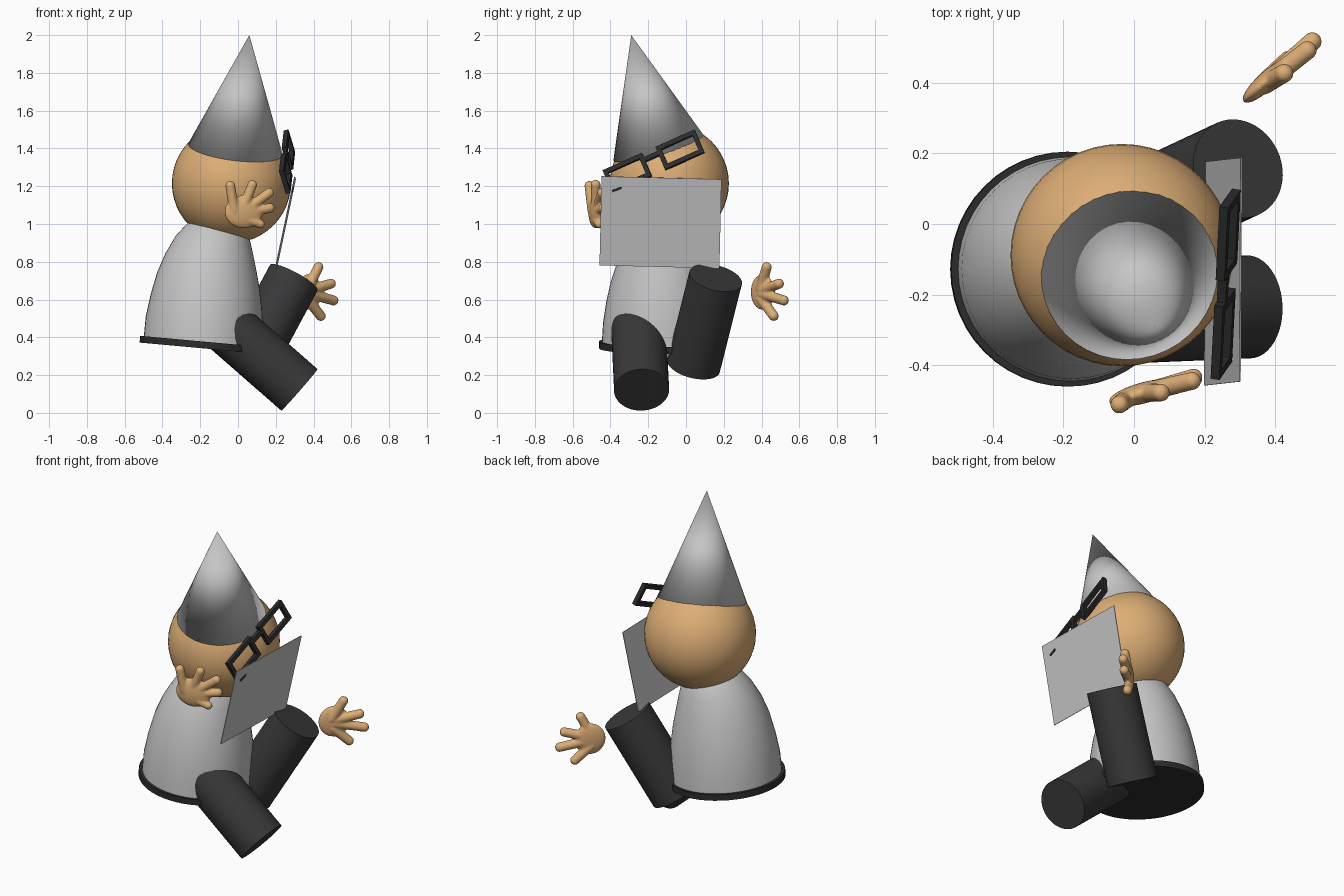
import bpy, bmesh, math
from mathutils import Vector, Matrix

if "Cube" in bpy.data.objects:
    bpy.data.objects.remove(bpy.data.objects["Cube"])


def mat(name, rgb):
    m = bpy.data.materials.new(name)
    m.diffuse_color = (*rgb, 1)
    m.use_nodes = True
    m.node_tree.nodes["Principled BSDF"].inputs["Base Color"].default_value = m.diffuse_color
    return m


SKIN = mat("tan skin", (0.72, 0.42, 0.18))
GREY = mat("light grey cloth", (0.56, 0.56, 0.56))
PAPER = mat("paper grey", (0.56, 0.56, 0.56))
BLACK = mat("soft black", (0.04, 0.04, 0.04))
DARK = mat("frame black", (0.025, 0.025, 0.025))


def finish(name, bm, material, angle=None):
    """Turn a bmesh into an object; angle=180 is fully smooth, None is flat."""
    bmesh.ops.recalc_face_normals(bm, faces=bm.faces)
    me = bpy.data.meshes.new(name)
    bm.to_mesh(me)
    bm.free()
    ob = bpy.data.objects.new(name, me)
    bpy.context.collection.objects.link(ob)
    me.materials.append(material)
    if angle:
        bpy.ops.object.select_all(action='DESELECT')
        ob.select_set(True)
        bpy.context.view_layer.objects.active = ob
        if angle >= 180:
            bpy.ops.object.shade_smooth()
        else:
            bpy.ops.object.shade_smooth_by_angle(angle=math.radians(angle))
    return ob


def along(a, b):
    """Matrix at the middle of a-b with z along it."""
    a, b = Vector(a), Vector(b)
    q = (b - a).to_track_quat('Z', 'Y')
    return Matrix.Translation((a + b) / 2) @ q.to_matrix().to_4x4()


def rod(name, a, b, r1, r2, material, angle=40, seg=48):
    bm = bmesh.new()
    bmesh.ops.create_cone(bm, cap_ends=True, segments=seg, radius1=r1, radius2=r2,
                          depth=(Vector(b) - Vector(a)).length, matrix=along(a, b))
    return finish(name, bm, material, angle)


def basis(x, y, z, o):
    return Matrix.Translation(o) @ Matrix((x, y, z)).transposed().to_4x4()


# Head
bm = bmesh.new()
bmesh.ops.create_uvsphere(bm, u_segments=48, v_segments=24, radius=0.315,
                          matrix=Matrix.Translation((-0.035, -0.088, 1.215)))
finish("head", bm, SKIN, 180)

# Pointed hat sitting on the head
rod("hat", (-0.013, -0.14, 1.395), (0.06, -0.29, 2.0), 0.252, 0, GREY, 180, 40)

# Bell-shaped body, bending forward: x, y, z, radius, tilt
rings = [(-0.183, -0.128, 0.365, 0.318, 5), (-0.178, -0.127, 0.48, 0.312, 5.5),
         (-0.168, -0.125, 0.59, 0.297, 7), (-0.157, -0.122, 0.70, 0.275, 9),
         (-0.143, -0.118, 0.80, 0.245, 11), (-0.125, -0.11, 0.89, 0.21, 13),
         (-0.10, -0.10, 0.97, 0.166, 15), (-0.085, -0.098, 1.02, 0.12, 15)]
bm = bmesh.new()
prev = None
for x, y, z, r, tilt in rings:
    m = Matrix.Translation((x, y, z)) @ Matrix.Rotation(math.radians(tilt), 4, 'Y')
    ring = bmesh.ops.create_circle(bm, segments=48, radius=r, matrix=m)["verts"]
    if prev:
        for i in range(48):
            j = (i + 1) % 48
            bm.faces.new((prev[i], prev[j], ring[j], ring[i]))
    else:
        bm.faces.new(ring)
    prev = ring
bm.faces.new(prev)
finish("body", bm, GREY, 50)

# Dark base rim
c = Vector((-0.188, -0.128, 0.36))
n = Vector((math.sin(math.radians(5.2)), 0, math.cos(math.radians(5.2)))) * 0.018
rod("base_rim", c - n, c + n, 0.333, 0.333, DARK)

# Legs
rod("right_leg", (-0.08, -0.252, 0.476), (0.325, -0.235, 0.122), 0.146, 0.146, BLACK)
rod("left_leg", (0.045, 0.04, 0.25), (0.295, 0.157, 0.715), 0.143, 0.143, BLACK)

# Glasses: two rectangular rims and a bridge in a tilted plane
u = Vector((0.025, 0.485, 0.215)).normalized()
n = u.cross(Vector((-0.035, -0.045, 0.12))).normalized()
v = n.cross(u)
frame = basis(u, v, n, (0.26, -0.171, 1.33))
W, H, T, D = 0.228, 0.135, 0.024, 0.026


def box(bm, m, centre, size):
    bmesh.ops.create_cube(bm, size=1, matrix=m @ Matrix.Translation(centre)
                          @ Matrix.Diagonal((*size, 1)))


bm = bmesh.new()
for side in (-1, 1):
    cx = side * 0.153
    for s in (-1, 1):
        box(bm, frame, (cx + s * (W - T) / 2, 0, 0), (T, H, D))
        box(bm, frame, (cx, s * (H - T) / 2, 0), (W - 2 * T, T, D))
box(bm, frame, (0, 0.03, 0), (0.08, T, D))
finish("glasses", bm, DARK)

# Sheet of paper with a small pen mark on its outer side
pu = Vector((0.004, 0.635, -0.016)).normalized()
pn = pu.cross(Vector((0.1, 0, 0.472))).normalized()
pv = pn.cross(pu)
sheet = basis(pu, pv, pn, (0.2525, -0.135, 1.009))
bm = bmesh.new()
box(bm, sheet, (0, 0, 0), (0.635, 0.482, 0.004))
finish("paper", bm, PAPER)
bm = bmesh.new()
box(bm, sheet @ Matrix.Translation((-0.235, 0.172, 0.004)) @ Matrix.Rotation(0.38, 4, 'Z'),
    (0, 0, 0), (0.052, 0.011, 0.006))
finish("pen_mark", bm, DARK)


# Hands: flat palm and four digits fused by a voxel remesh
def hand(name, palm, fwd, size, digits):
    up = Vector((0, 0, 1))
    fwd = Vector(fwd).normalized()
    nor = fwd.cross(up)
    bm = bmesh.new()
    bmesh.ops.create_uvsphere(bm, u_segments=32, v_segments=16, radius=1,
                              matrix=basis(fwd, nor, up, palm) @ Matrix.Diagonal((*size, 1)))
    for root, tip, r in digits:
        a, b = Vector(root), Vector(tip)
        b -= (b - a).normalized() * r
        ball = bmesh.ops.create_uvsphere(bm, u_segments=16, v_segments=10, radius=r)["verts"]
        half = (b - a).length / 2
        for w in ball:      # stretch the ball into a capsule
            w.co.z += half if w.co.z > 1e-5 else -half
        bmesh.ops.transform(bm, matrix=along(a, b), verts=ball)
    ob = finish(name, bm, SKIN, 180)
    mod = ob.modifiers.new("fuse", 'REMESH')
    mod.mode = 'VOXEL'
    mod.voxel_size = 0.006
    mod.use_smooth_shade = True
    sm = ob.modifiers.new("soften", 'SMOOTH')
    sm.factor = 0.5
    sm.iterations = 4


hand("right_hand", (0.03, -0.478, 1.065), (0.95, 0.25, 0), (0.105, 0.03, 0.088),
     [((-0.02, -0.495, 1.07), (-0.045, -0.515, 1.228), 0.027),
      ((0.03, -0.478, 1.09), (0.085, -0.478, 1.232), 0.027),
      ((0.05, -0.472, 1.08), (0.185, -0.44, 1.18), 0.027),
      ((0.05, -0.472, 1.06), (0.193, -0.428, 1.09), 0.027),
      ((0.03, -0.48, 1.03), (0.14, -0.455, 0.992), 0.024)])
hand("left_hand", (0.375, 0.405, 0.64), (0.74, 0.67, 0), (0.088, 0.026, 0.095),
     [((0.37, 0.395, 0.66), (0.437, 0.434, 0.795), 0.028),
      ((0.38, 0.405, 0.65), (0.512, 0.508, 0.69), 0.028),
      ((0.38, 0.405, 0.63), (0.525, 0.535, 0.59), 0.028),
      ((0.37, 0.4, 0.60), (0.452, 0.478, 0.495), 0.028)])
